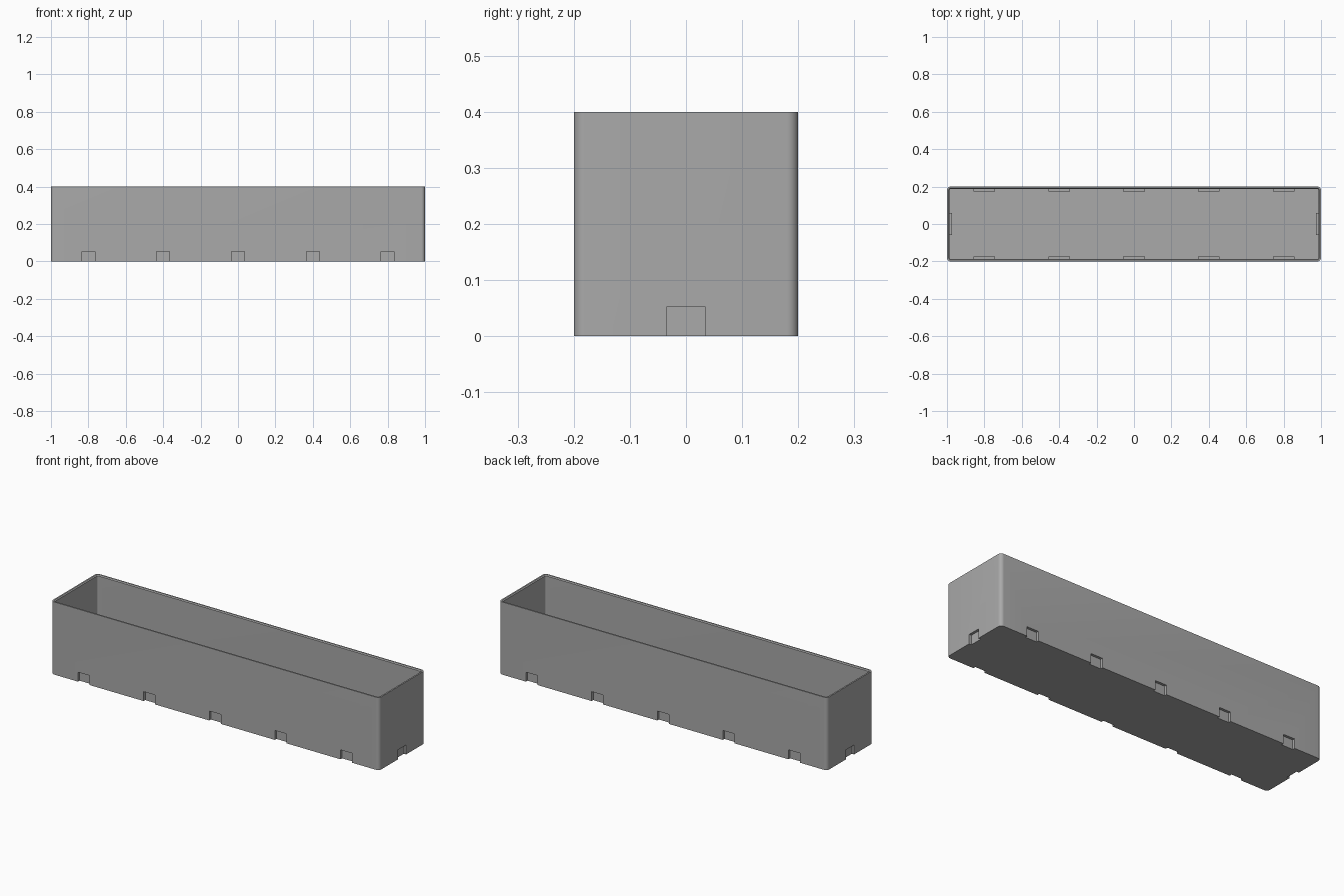
import bpy
import bmesh
import math
from mathutils import Matrix

cube = bpy.data.objects.get("Cube")
if cube:
    bpy.data.objects.remove(cube, do_unlink=True)

LENGTH, WIDTH, HEIGHT = 2.0, 0.4, 0.4
WALL, FLOOR, CORNER = 0.013, 0.013, 0.02
NOTCH_W, NOTCH_H, NOTCH_D = 0.07, 0.052, 0.014
GUARD_W, GUARD_H, GUARD_D = 0.115, 0.068, 0.027

grey = bpy.data.materials.new("warm_grey_plastic")
grey.use_nodes = True
colour = (0.40, 0.40, 0.40, 1)
grey.diffuse_color = colour
grey.node_tree.nodes["Principled BSDF"].inputs["Base Color"].default_value = colour


def outline(inset, steps=8):
    """Rounded rectangle, inset from the outer wall."""
    r = max(CORNER - inset, 0.004)
    cx, cy = LENGTH / 2 - inset - r, WIDTH / 2 - inset - r
    points = []
    for quarter, (sx, sy) in enumerate(((1, 1), (-1, 1), (-1, -1), (1, -1))):
        for i in range(steps + 1):
            a = (quarter + i / steps) * math.pi / 2
            points.append((sx * cx + r * math.cos(a), sy * cy + r * math.sin(a)))
    return points


def finish(name, bm):
    bmesh.ops.recalc_face_normals(bm, faces=bm.faces)
    mesh = bpy.data.meshes.new(name)
    bm.to_mesh(mesh)
    bm.free()
    obj = bpy.data.objects.new(name, mesh)
    bpy.context.collection.objects.link(obj)
    return obj


def loft(name, sections):
    """Stack of rounded outlines given as (inset, height), capped at both ends."""
    bm = bmesh.new()
    rings = [[bm.verts.new((x, y, z)) for x, y in outline(inset)] for inset, z in sections]
    for low, high in zip(rings, rings[1:]):
        for i in range(len(low)):
            j = (i + 1) % len(low)
            bm.faces.new((low[i], low[j], high[j], high[i]))
    bm.faces.new(rings[0])
    bm.faces.new(rings[-1])
    return finish(name, bm)


def wall_blocks(name, width, depth, z0, z1):
    """A block through the wall at each drain position: five per side, one per end."""
    out = 0.05
    spots = [(x, s * WIDTH / 2, s * math.pi / 2)
             for x in (-0.8, -0.4, 0, 0.4, 0.8) for s in (-1, 1)]
    spots += [(LENGTH / 2, 0, 0), (-LENGTH / 2, 0, math.pi)]
    bm = bmesh.new()
    for x, y, angle in spots:
        place = (Matrix.Translation((x, y, (z0 + z1) / 2)) @ Matrix.Rotation(angle, 4, "Z")
                 @ Matrix.Translation(((out - depth) / 2, 0, 0))
                 @ Matrix.Diagonal((out + depth, width, z1 - z0, 1)))
        bmesh.ops.create_cube(bm, size=1, matrix=place)
    return finish(name, bm)


def subtract(target, cutter):
    mod = target.modifiers.new("cut", "BOOLEAN")
    mod.operation, mod.solver, mod.object = "DIFFERENCE", "EXACT", cutter
    bpy.context.view_layer.update()
    evaluated = target.evaluated_get(bpy.context.evaluated_depsgraph_get())
    mesh = bpy.data.meshes.new_from_object(evaluated)
    target.modifiers.clear()
    target.data = mesh
    bpy.data.objects.remove(cutter, do_unlink=True)


# Cavity with a chamfered mouth, minus the guards left standing behind the notches
cavity = loft("cavity", [(WALL, FLOOR), (WALL, HEIGHT - 0.005),
                         (WALL - 0.005, HEIGHT), (WALL - 0.005, HEIGHT + 0.05)])
subtract(cavity, wall_blocks("guards", GUARD_W, GUARD_D, -0.02, GUARD_H))

# Trough body, hollowed out, with drain notches along the foot
body = loft("planter_trough", [(0, 0), (0, HEIGHT)])
subtract(body, cavity)
subtract(body, wall_blocks("notches", NOTCH_W, NOTCH_D, -0.05, NOTCH_H))

body.data.materials.clear()
body.data.materials.append(grey)
for face in body.data.polygons:
    face.material_index = 0

bpy.ops.object.select_all(action="DESELECT")
body.select_set(True)
bpy.context.view_layer.objects.active = body
bpy.ops.object.shade_smooth_by_angle(angle=math.radians(30))
